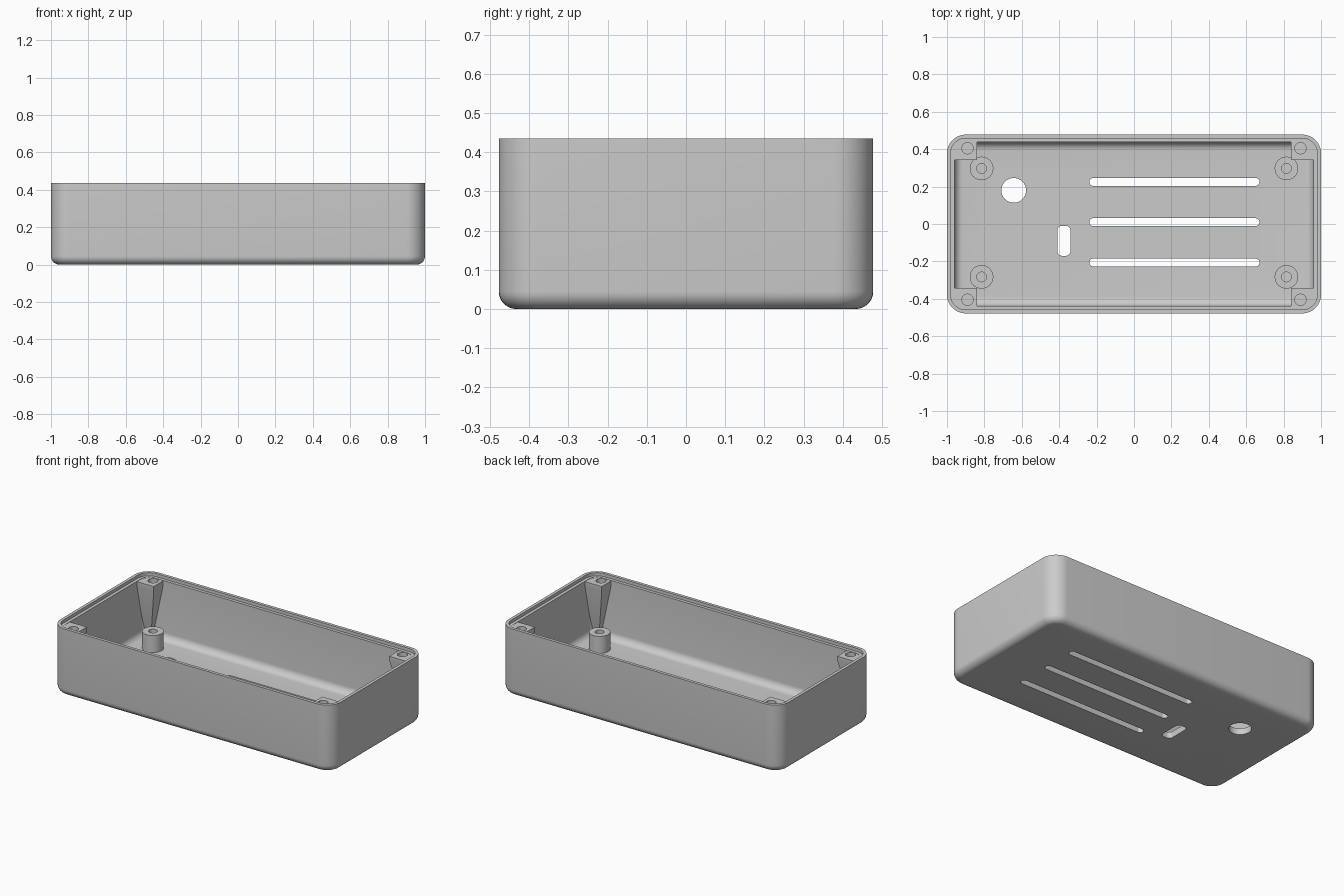
import bpy, bmesh
from math import sin, cos, pi, radians

if "Cube" in bpy.data.objects:
    bpy.data.objects.remove(bpy.data.objects["Cube"])

grey = bpy.data.materials.new("case_grey")
grey.use_nodes = True
colour = (0.6, 0.6, 0.6, 1)
grey.diffuse_color = colour
grey.node_tree.nodes["Principled BSDF"].inputs["Base Color"].default_value = colour

HX, HY, HEIGHT = 1.0, 0.478, 0.435      # outer half sizes and height
CORNER, WALL, FLOOR = 0.1, 0.04, 0.04
FILLET, LEDGE_Z = 0.045, 0.415


def ring(cx, cy, hx, hy, r, z, seg=10):
    """Rounded rectangle outline at height z."""
    pts = []
    for k, (sx, sy) in enumerate([(1, 1), (-1, 1), (-1, -1), (1, -1)]):
        for i in range(seg + 1):
            a = (k + i / seg) * pi / 2
            pts.append((cx + sx * (hx - r) + r * cos(a),
                        cy + sy * (hy - r) + r * sin(a), z))
    return pts


def loft(name, rings, closed=False):
    """Bridge outlines into a solid; closed joins last ring to first."""
    bm = bmesh.new()
    loops = [[bm.verts.new(p) for p in pts] for pts in rings]
    pairs = list(zip(loops, loops[1:]))
    if closed:
        pairs.append((loops[-1], loops[0]))
    else:
        bm.faces.new(loops[0])
        bm.faces.new(loops[-1])
    for a, b in pairs:
        n = len(a)
        for i in range(n):
            j = (i + 1) % n
            bm.faces.new((a[i], a[j], b[j], b[i]))
    bmesh.ops.remove_doubles(bm, verts=bm.verts, dist=1e-5)
    bmesh.ops.recalc_face_normals(bm, faces=bm.faces)
    mesh = bpy.data.meshes.new(name)
    bm.to_mesh(mesh)
    bm.free()
    mesh.materials.append(grey)
    ob = bpy.data.objects.new(name, mesh)
    bpy.context.collection.objects.link(ob)
    return ob


def activate(ob):
    bpy.ops.object.select_all(action="DESELECT")
    ob.select_set(True)
    bpy.context.view_layer.objects.active = ob


def cut(ob, cx, cy, hx, hy, r, z0, z1):
    """Cut a rounded opening between two heights."""
    cutter = loft("cutter", [ring(cx, cy, hx, hy, r, z) for z in (z0, z1)])
    cutter.hide_render = True
    mod = ob.modifiers.new("opening", "BOOLEAN")
    mod.operation, mod.solver, mod.object = "DIFFERENCE", "EXACT", cutter
    activate(ob)
    bpy.ops.object.modifier_apply(modifier=mod.name)
    bpy.data.objects.remove(cutter)


def smooth(ob):
    activate(ob)
    bpy.ops.object.shade_smooth_by_angle(angle=radians(30))


# Case shell: (inset, height) profile from underside, over the rim, to the floor
steps = [i / 8 * pi / 2 for i in range(9)]
profile = [(FILLET * (1 - sin(a)), FILLET * (1 - cos(a))) for a in steps]
profile += [(0, HEIGHT), (0.02, HEIGHT), (0.02, LEDGE_Z), (WALL, LEDGE_Z)]
profile += [(WALL + FILLET * (1 - cos(a)), FLOOR + FILLET * (1 - sin(a))) for a in steps]
shell = loft("case_shell", [ring(0, 0, HX - d, HY - d, CORNER - d, z) for d, z in profile])

# Floor openings: round hole, switch slot and three vents
cut(shell, -0.643, 0.18, 0.066, 0.066, 0.066, -0.05, 0.1)
cut(shell, -0.375, -0.09, 0.035, 0.08, 0.025, -0.05, 0.1)
for y in (0.225, 0.01, -0.206):
    cut(shell, 0.216, y, 0.455, 0.021, 0.021, -0.05, 0.1)
smooth(shell)

for sx, side in ((1, "left"), (-1, "right")):
    for sy, end in ((1, "back"), (-1, "front")):
        # Tapered lid screw post in the corner
        rings = []
        for z, x, y in ((0.035, 0.915, 0.42), (0.385, 0.84, 0.341), (0.413, 0.84, 0.341)):
            hx, hy = (0.962 - x) / 2, (0.44 - y) / 2
            rings.append(ring(sx * (x + hx), sy * (y + hy), hx, hy, 0, z))
        post = loft(f"{end}_{side}_lid_post", rings)
        cut(post, sx * 0.89, sy * 0.405, 0.03, 0.03, 0.03, 0.33, 0.5)
        smooth(post)

        # Tubular board standoff
        tube = [(0.063, 0.035), (0.063, 0.15), (0.026, 0.15), (0.026, 0.035)]
        standoff = loft(f"{end}_{side}_standoff",
                        [ring(sx * 0.815, sy * 0.29 + 0.007, r, r, r, z) for r, z in tube],
                        closed=True)
        smooth(standoff)
